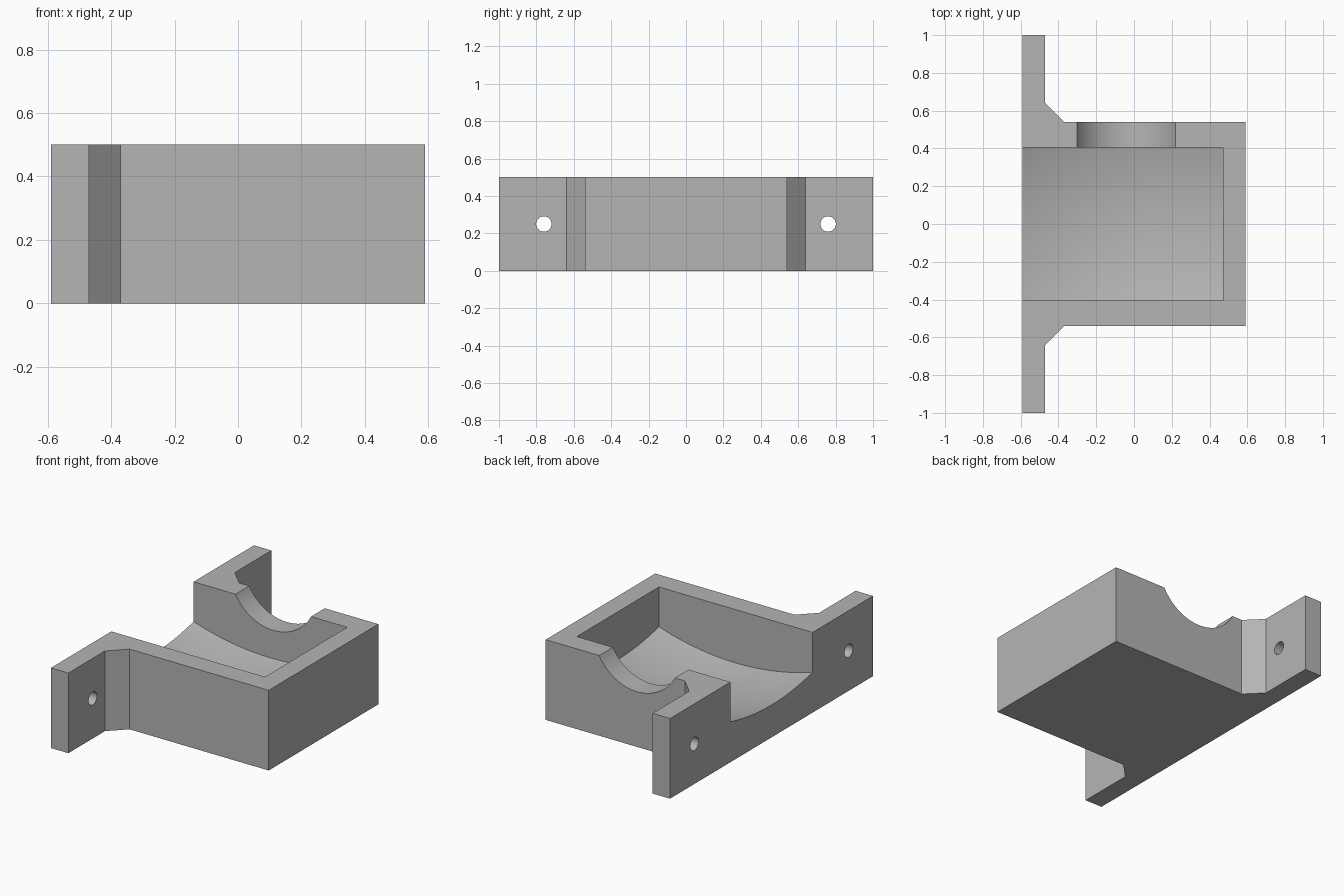
import bpy, bmesh, math
from mathutils import Matrix, Vector

default = bpy.data.objects.get("Cube")
if default:
    bpy.data.objects.remove(default, do_unlink=True)

HEIGHT = 0.5
BACK_X, FRONT_X = -0.59, 0.59     # mounting face and far end
WALL_Y, POCKET_Y = 0.54, 0.405
POCKET_X = 0.47

grey = bpy.data.materials.new("plain_grey")
grey.use_nodes = True
grey.diffuse_color = (0.46, 0.46, 0.46, 1)
grey.node_tree.nodes["Principled BSDF"].inputs["Base Color"].default_value = grey.diffuse_color


def finish(bm, name):
    bmesh.ops.recalc_face_normals(bm, faces=bm.faces)
    mesh = bpy.data.meshes.new(name)
    bm.to_mesh(mesh)
    bm.free()
    mesh.materials.append(grey)
    obj = bpy.data.objects.new(name, mesh)
    bpy.context.collection.objects.link(obj)
    return obj


def cylinder(name, radius, depth, centre, axis, sides):
    bm = bmesh.new()
    turn = Vector((0, 0, 1)).rotation_difference(Vector(axis)).to_matrix().to_4x4()
    bmesh.ops.create_cone(bm, cap_ends=True, segments=sides, radius1=radius, radius2=radius,
                          depth=depth, matrix=Matrix.Translation(centre) @ turn)
    return finish(bm, name)


def cut(target, cutter):
    mod = target.modifiers.new("cut", 'BOOLEAN')
    mod.operation, mod.solver, mod.object = 'DIFFERENCE', 'EXACT', cutter
    bpy.context.view_layer.objects.active = target
    bpy.ops.object.modifier_apply(modifier=mod.name)
    bpy.data.objects.remove(cutter, do_unlink=True)


# Body: mirrored plan outline with flanges and angled gussets
half = [(FRONT_X, WALL_Y), (-0.37, WALL_Y), (-0.47, 0.64), (-0.47, 1), (BACK_X, 1)]
outline = half + [(x, -y) for x, y in reversed(half)]
bm = bmesh.new()
base = bm.faces.new([bm.verts.new((x, y, 0)) for x, y in outline])
top = bmesh.ops.extrude_face_region(bm, geom=[base])["geom"]
bmesh.ops.translate(bm, vec=(0, 0, HEIGHT), verts=[v for v in top if isinstance(v, bmesh.types.BMVert)])
body = finish(bm, "bracket_body")

# Pocket: open at the mounting face, with a shallow spherical floor
BOWL_R, FLOOR_Z, BOWL_X = 1.75, 0.12, -0.06
bm = bmesh.new()
bmesh.ops.create_grid(bm, x_segments=32, y_segments=24, size=1)
start = BACK_X - 0.05
for v in bm.verts:
    v.co.x = start + (v.co.x + 1) / 2 * (POCKET_X - start)
    v.co.y *= POCKET_Y
    reach = (v.co.x - BOWL_X) ** 2 + v.co.y ** 2
    v.co.z = FLOOR_Z + BOWL_R - math.sqrt(BOWL_R ** 2 - reach)
lid = bmesh.ops.extrude_face_region(bm, geom=bm.faces[:])["geom"]
for v in lid:
    if isinstance(v, bmesh.types.BMVert):
        v.co.z = HEIGHT + 0.2
cut(body, finish(bm, "pocket_cutter"))

# Round saddle notch in the back wall
cut(body, cylinder("notch_cutter", 0.296, 0.3, (-0.04, 0.5, 0.64), (0, 1, 0), 96))

# Screw hole in each flange
for side in (-1, 1):
    cut(body, cylinder("hole_cutter", 0.041, 0.4, (-0.53, side * 0.76, 0.25), (1, 0, 0), 40))

# Smooth curved surfaces, keeping the machined edges sharp
bpy.ops.object.select_all(action='DESELECT')
body.select_set(True)
bpy.context.view_layer.objects.active = body
bpy.ops.object.shade_smooth_by_angle(angle=math.radians(20))
